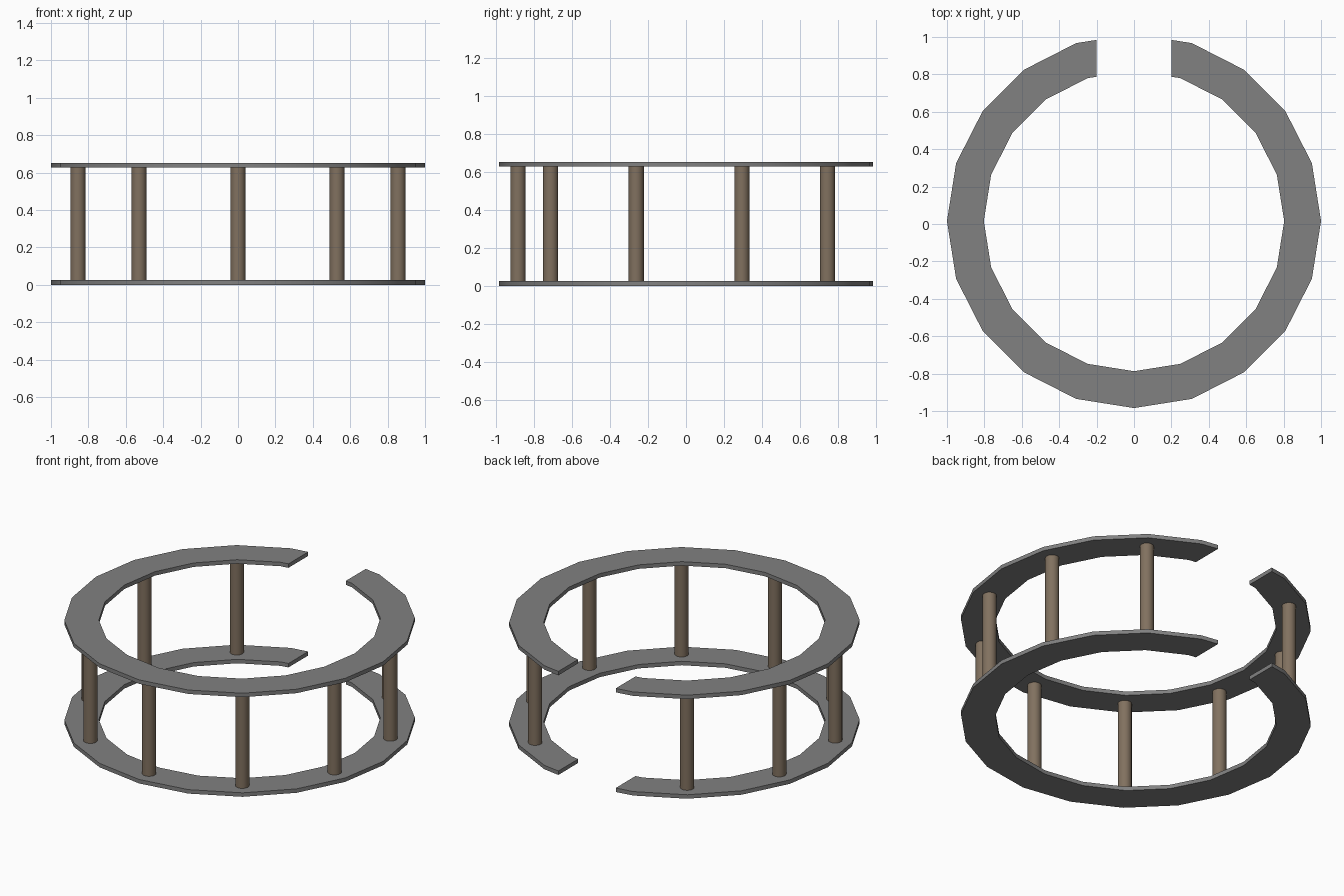
import bpy, bmesh
from math import sin, cos, radians

if "Cube" in bpy.data.objects:
    bpy.data.objects.remove(bpy.data.objects["Cube"])

CY = 0.016            # ring centre in y, since the open gap shortens the back
THICK, HEIGHT = 0.025, 0.652
GAP = 0.2             # half width of the opening at the back


def material(name, rgb):
    m = bpy.data.materials.new(name)
    m.diffuse_color = (*rgb, 1)
    m.use_nodes = True
    m.node_tree.nodes["Principled BSDF"].inputs["Base Color"].default_value = m.diffuse_color
    return m


brown = material("brown_post", (0.22, 0.165, 0.115))
dark = material("dark_grey_ring", (0.22, 0.22, 0.22))


def arc(r):
    """20-sided circle trimmed flat at x = +-GAP on the back."""
    pts = [(r * cos(radians(a)), r * sin(radians(a)) + CY)
           for a in range(-252, 73, 18)]
    x0, y0 = pts[-1]
    y = y0 + (r + CY - y0) * (x0 - GAP) / x0
    return [(-GAP, y)] + pts + [(GAP, y)]


def finish(ob, mat):
    """Assign the material and smooth the shallow edges."""
    ob.data.materials.append(mat)
    bpy.ops.object.select_all(action='DESELECT')
    ob.select_set(True)
    bpy.context.view_layer.objects.active = ob
    bpy.ops.object.shade_smooth_by_angle()


def open_ring(name, z):
    bm = bmesh.new()
    outer = [bm.verts.new((x, y, z)) for x, y in arc(1.0)]
    inner = [bm.verts.new((x, y, z)) for x, y in arc(0.803)]
    faces = [bm.faces.new((outer[i], outer[i + 1], inner[i + 1], inner[i]))
             for i in range(len(outer) - 1)]
    ext = bmesh.ops.extrude_face_region(bm, geom=faces, use_keep_orig=True)
    top = [g for g in ext["geom"] if isinstance(g, bmesh.types.BMVert)]
    bmesh.ops.translate(bm, verts=top, vec=(0, 0, THICK))
    bmesh.ops.recalc_face_normals(bm, faces=bm.faces)
    me = bpy.data.meshes.new(name)
    bm.to_mesh(me)
    bm.free()
    ob = bpy.data.objects.new(name, me)
    bpy.context.collection.objects.link(ob)
    finish(ob, dark)


# Two identical open rings
open_ring("bottom_ring", 0)
open_ring("top_ring", HEIGHT - THICK)

# Nine posts every 36 degrees, skipping the opening
for i in range(9):
    a = radians(126 + 36 * i)
    bpy.ops.mesh.primitive_cylinder_add(
        vertices=20, radius=0.04, depth=HEIGHT - 2 * THICK,
        location=(0.9 * cos(a), 0.9 * sin(a) + CY, HEIGHT / 2))
    post = bpy.context.object
    post.name = f"post_{i + 1}"
    finish(post, brown)
